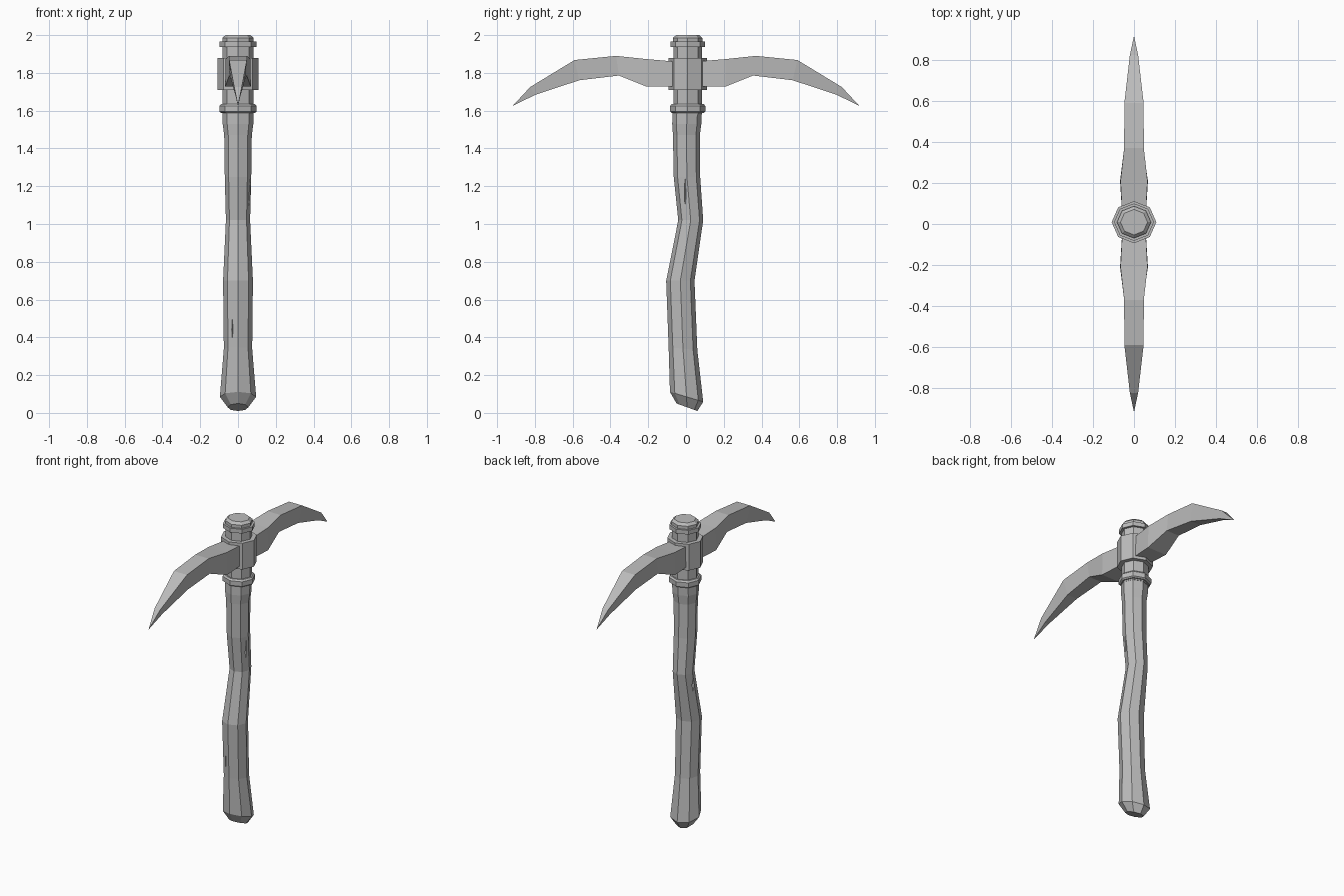
import bpy, bmesh, math

cube = bpy.data.objects.get("Cube")
if cube:
    bpy.data.objects.remove(cube, do_unlink=True)

GREY = (0.5, 0.5, 0.5, 1)
mat = bpy.data.materials.new("plain grey")
mat.diffuse_color = GREY
mat.use_nodes = True
mat.node_tree.nodes["Principled BSDF"].inputs["Base Color"].default_value = GREY


def loft(name, rings):
    """Skin a closed solid through rings that share a point count."""
    bm = bmesh.new()
    loops = [[bm.verts.new(p) for p in ring] for ring in rings]
    n = len(loops[0])
    for a, b in zip(loops, loops[1:]):
        for i in range(n):
            j = (i + 1) % n
            bm.faces.new((a[i], a[j], b[j], b[i]))
    bm.faces.new(loops[0][::-1])
    bm.faces.new(loops[-1])
    bmesh.ops.remove_doubles(bm, verts=bm.verts, dist=1e-5)
    bmesh.ops.recalc_face_normals(bm, faces=bm.faces)
    mesh = bpy.data.meshes.new(name)
    bm.to_mesh(mesh)
    bm.free()
    mesh.materials.append(mat)
    obj = bpy.data.objects.new(name, mesh)
    bpy.context.collection.objects.link(obj)
    return obj


def octagon(y, z, rx, ry, slope=0):
    angles = [i * math.pi / 4 for i in range(8)]
    return [(rx * math.cos(a), y + ry * math.sin(a), z + slope * ry * math.sin(a))
            for a in angles]


def turned(name, profile, y=0.009):
    """Eight-sided turned part from (radius, height) pairs."""
    return loft(name, [octagon(y, z, r, r * 0.94) for r, z in profile])


# Crooked wooden handle: centre y, height, half width, half depth, slope
handle = loft("handle", [octagon(*s) for s in (
    (0.005, 0.03, 0.055, 0.055, -0.36),
    (0.003, 0.085, 0.096, 0.088, -0.3),
    (-0.016, 0.34, 0.075, 0.076, -0.1),
    (-0.03, 0.7, 0.079, 0.075, 0),
    (0.025, 1.02, 0.064, 0.066, 0),
    (0.005, 1.25, 0.07, 0.07, 0),
    (0.002, 1.47, 0.073, 0.071, 0),
    (0.004, 1.53, 0.081, 0.077, 0),
    (0.006, 1.6, 0.081, 0.077, 0))])

# Narrow cracks carved in the handle: centre, half width x, half depth y, half height
for i, (x, y, z, hx, hy, hz) in enumerate((
        (-0.03, -0.095, 0.44, 0.007, 0.025, 0.1),
        (0.066, -0.005, 1.15, 0.02, 0.007, 0.1),
        (-0.07, 0.02, 0.94, 0.02, 0.01, 0.06))):
    cutter = loft(f"crack_cutter_{i + 1}", [
        [(x + s * hx, y, z + t), (x, y + s * hy, z + t),
         (x - s * hx, y, z + t), (x, y - s * hy, z + t)]
        for s, t in ((0.05, -hz), (1, 0), (0.05, hz))])
    cutter.hide_render = True
    cutter.hide_set(True)
    cut = handle.modifiers.new("crack", 'BOOLEAN')
    cut.operation = 'DIFFERENCE'
    cut.solver = 'EXACT'
    cut.object = cutter

# Head core, collars and cap
turned("head_core", [(0.081, 1.58), (0.081, 1.95)])
turned("lower_collar", [(0.09, 1.588), (0.099, 1.595), (0.099, 1.625), (0.09, 1.635)])
turned("head_socket", [(0.109, 1.71), (0.109, 1.88)])
turned("upper_collar", [(0.097, 1.938), (0.097, 1.965)])
turned("cap", [(0.083, 1.96), (0.083, 1.985), (0.066, 2.0)])

# Curved blades: top y, top z, top half width, bottom y, bottom z, bottom half width
SECTIONS = ((0.0, 1.855, 0.055, 0.0, 1.728, 0.055),
            (0.21, 1.873, 0.066, 0.21, 1.728, 0.068),
            (0.37, 1.89, 0.048, 0.355, 1.786, 0.046),
            (0.59, 1.868, 0.047, 0.565, 1.761, 0.036),
            (0.825, 1.725, 0.02, 0.8, 1.683, 0.014),
            (0.918, 1.625, 0.0, 0.918, 1.625, 0.0))
for name, side in (("front_blade", -1), ("back_blade", 1)):
    loft(name, [[(-tw, side * ty, tz), (tw, side * ty, tz),
                 (bw, side * by, bz), (-bw, side * by, bz)]
                for ty, tz, tw, by, bz, bw in SECTIONS])
